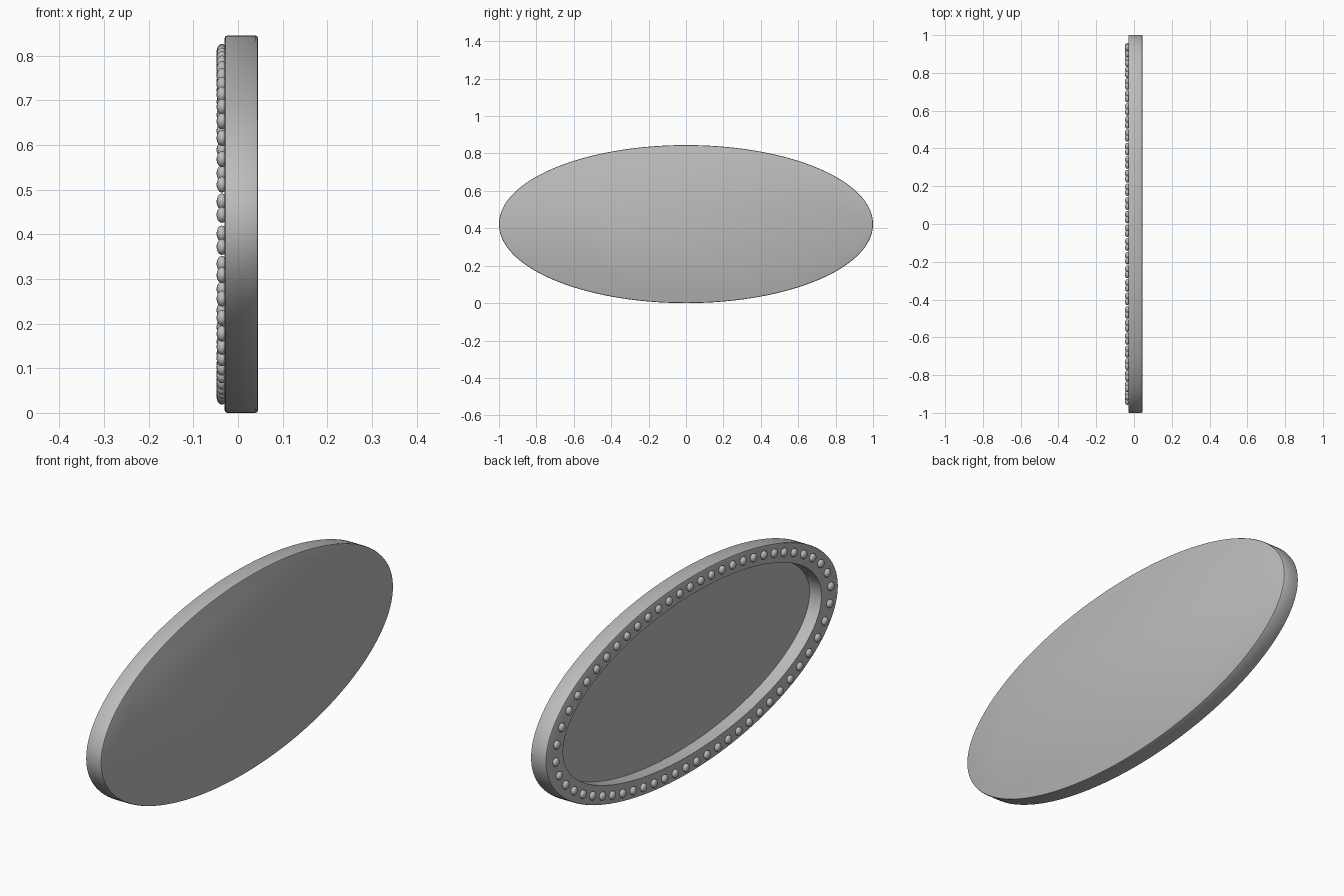
import bpy, bmesh, math
from mathutils import Matrix

cube = bpy.data.objects.get("Cube")
if cube:
    bpy.data.objects.remove(cube)

HALF_Y, HALF_Z = 1.0, 0.4225      # outer oval
IN_Y, IN_Z = 0.884, 0.345         # recess oval
BACK, FRONT, FLOOR = 0.045, -0.03, 0.027
SEGMENTS, BEADS = 160, 60

grey = bpy.data.materials.new("plain grey")
grey.use_nodes = True
colour = (0.5, 0.5, 0.5, 1)
grey.diffuse_color = colour
grey.node_tree.nodes["Principled BSDF"].inputs["Base Color"].default_value = colour


def oval(half_y, half_z, t):
    return half_y * math.cos(t), HALF_Z + half_z * math.sin(t)


def finish(name, bm):
    bmesh.ops.recalc_face_normals(bm, faces=bm.faces)
    mesh = bpy.data.meshes.new(name)
    bm.to_mesh(mesh)
    bm.free()
    mesh.materials.append(grey)
    obj = bpy.data.objects.new(name, mesh)
    bpy.context.collection.objects.link(obj)
    bpy.ops.object.select_all(action="DESELECT")
    obj.select_set(True)
    bpy.context.view_layer.objects.active = obj
    bpy.ops.object.shade_smooth_by_angle(angle=math.radians(35))
    return obj


# Oval tray: solid back, softened outer edges and a recessed floor
r = 0.006
stages = [(r, BACK), (r * 0.3, BACK - r * 0.3), (0, BACK - r),
          (0, FRONT + r), (r * 0.3, FRONT + r * 0.3), (r, FRONT)]
loops = [(HALF_Y - inset, HALF_Z - inset, x) for inset, x in stages]
loops += [(IN_Y, IN_Z, FRONT), (IN_Y, IN_Z, FLOOR)]
bm = bmesh.new()
rings = []
for half_y, half_z, x in loops:
    points = [oval(half_y, half_z, math.tau * i / SEGMENTS) for i in range(SEGMENTS)]
    rings.append([bm.verts.new((x, y, z)) for y, z in points])
for a, b in zip(rings, rings[1:]):
    for i in range(SEGMENTS):
        j = (i + 1) % SEGMENTS
        bm.faces.new((a[i], a[j], b[j], b[i]))
bm.faces.new(rings[0])
bm.faces.new(rings[-1])
finish("oval_tray", bm)

# Beads spaced evenly by length around the rim
STEPS = 3000
path = [oval(0.942, 0.386, math.pi / 2 + math.tau * i / STEPS) for i in range(STEPS + 1)]
lengths = [0]
for p, q in zip(path, path[1:]):
    lengths.append(lengths[-1] + math.dist(p, q))
bm = bmesh.new()
k = 0
for n in range(BEADS):
    target = lengths[-1] * (n + 0.7) / BEADS
    while lengths[k] < target:
        k += 1
    y, z = path[k]
    place = Matrix.Translation((-0.036, y, z)) @ Matrix.Diagonal((0.012, 0.018, 0.018, 1))
    bmesh.ops.create_uvsphere(bm, u_segments=16, v_segments=10, radius=1, matrix=place)
finish("rim_beads", bm)
